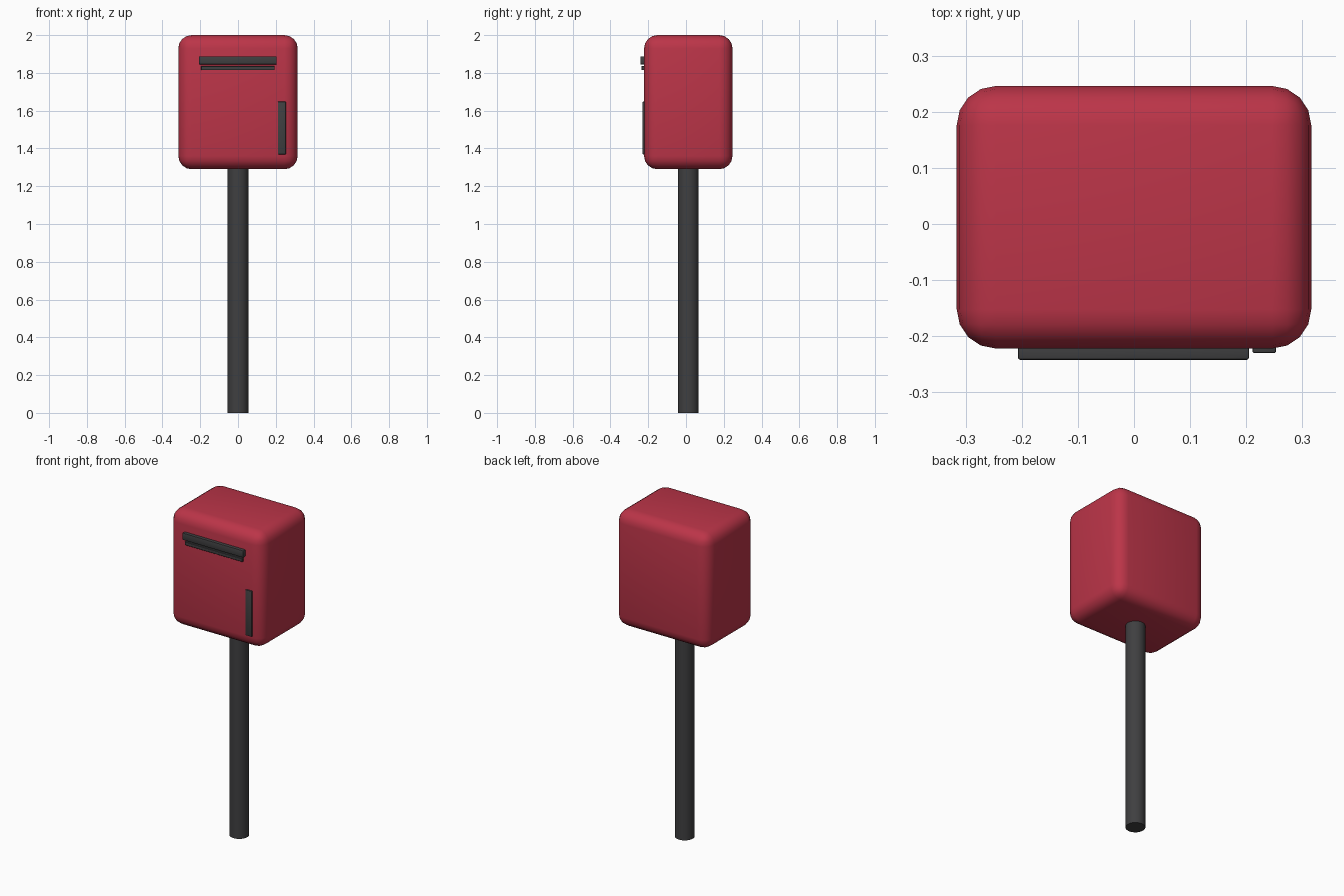
import bpy

if "Cube" in bpy.data.objects:
    bpy.data.objects.remove(bpy.data.objects["Cube"])

def material(name, colour):
    m = bpy.data.materials.new(name)
    m.diffuse_color = (*colour, 1)
    m.use_nodes = True
    m.node_tree.nodes["Principled BSDF"].inputs["Base Color"].default_value = m.diffuse_color
    return m

red = material("post red", (0.50, 0.035, 0.065))
dark = material("charcoal", (0.05, 0.05, 0.052))

def finish(ob, name, mat, bevel=0, segments=1):
    ob.name = name
    ob.data.materials.append(mat)
    if bevel:
        mod = ob.modifiers.new("rounded edges", 'BEVEL')
        mod.width, mod.segments = bevel, segments
        mod.limit_method = 'ANGLE'
        bpy.ops.object.modifier_apply(modifier=mod.name)
    bpy.ops.object.shade_smooth_by_angle(angle=0.6)

def box(name, lo, hi, mat, bevel, segments):
    bpy.ops.mesh.primitive_cube_add(size=1, location=[(a + b) / 2 for a, b in zip(lo, hi)])
    ob = bpy.context.object
    ob.scale = [b - a for a, b in zip(lo, hi)]
    bpy.ops.object.transform_apply(location=False, rotation=False, scale=True)
    finish(ob, name, mat, bevel, segments)

# Rounded mailbox body
box("mailbox_body", (-0.316, -0.222, 1.29), (0.316, 0.246, 2.0), red, 0.07, 4)

# Letter slot hood, lip below it, and door handle strip
box("slot_hood", (-0.207, -0.242, 1.845), (0.205, -0.21, 1.888), dark, 0.004, 2)
box("slot_lip", (-0.196, -0.236, 1.814), (0.194, -0.21, 1.836), dark, 0.002, 1)
box("door_handle", (0.211, -0.23, 1.369), (0.253, -0.21, 1.648), dark, 0.003, 2)

# Round post
bpy.ops.mesh.primitive_cylinder_add(vertices=32, radius=0.055, depth=1.32, location=(0, 0.012, 0.66))
finish(bpy.context.object, "post", dark)
